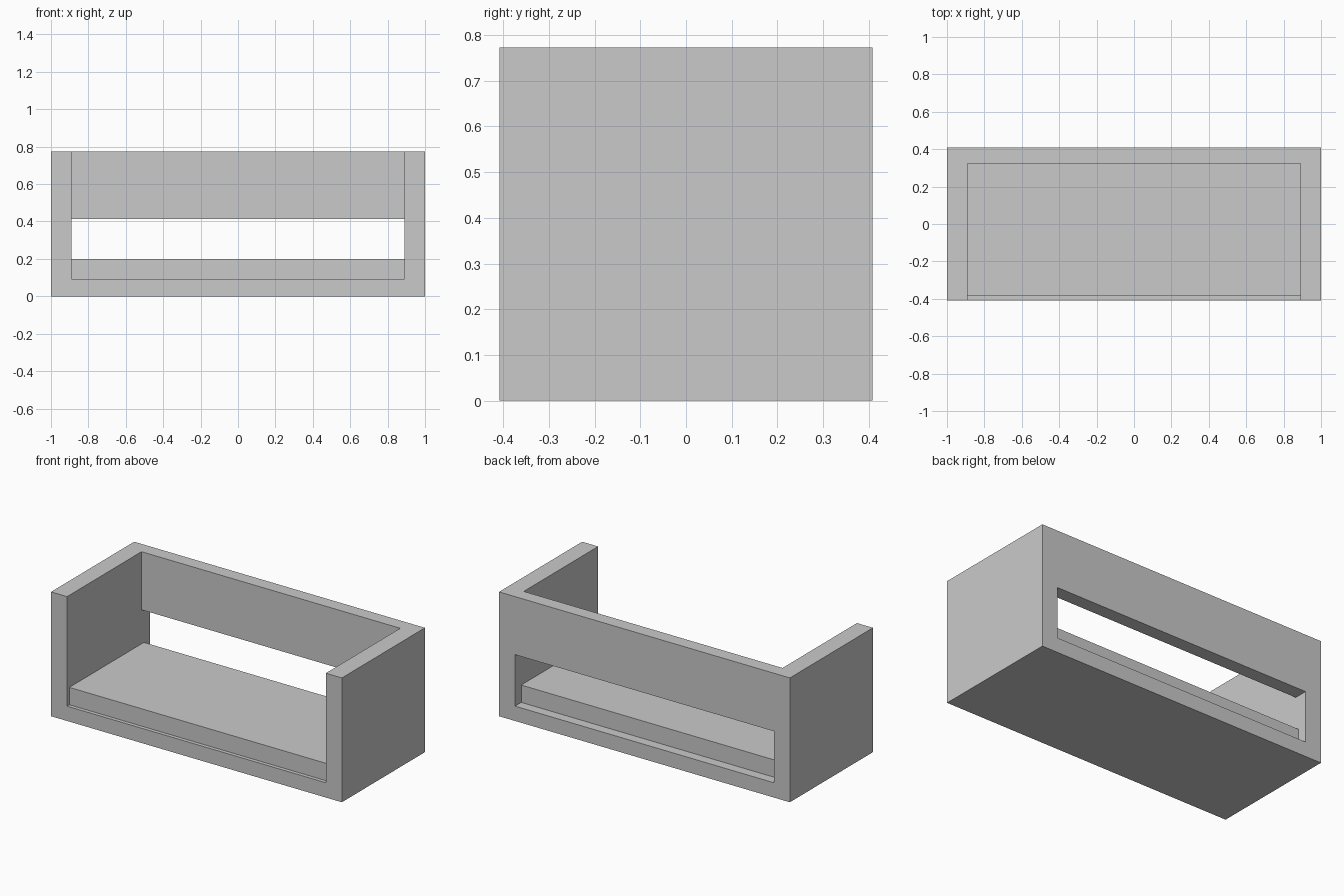
import bpy

if "Cube" in bpy.data.objects:
    bpy.data.objects.remove(bpy.data.objects["Cube"])

grey = bpy.data.materials.new("light_grey")
grey.diffuse_color = (0.59, 0.59, 0.59, 1)
grey.use_nodes = True
grey.node_tree.nodes["Principled BSDF"].inputs["Base Color"].default_value = grey.diffuse_color


def box(name, x, y, z):
    """Axis-aligned box from (min, max) ranges."""
    bpy.ops.mesh.primitive_cube_add(size=1)
    ob = bpy.context.object
    ob.name = name
    for v in ob.data.vertices:
        v.co = [r[0] + (c + 0.5) * (r[1] - r[0]) for c, r in zip(v.co, (x, y, z))]
    ob.data.materials.append(grey)
    return ob


INNER = (-0.89, 0.89)   # clear width between the arms
FLOOR = 0.092           # top of the base slab

# Frame: base, arms and back in one solid block
frame = box("sofa_frame", (-1, 1), (-0.408, 0.408), (0, 0.773))

# Seating cavity, open to the front and top; slot through the lower back
cutters = [
    box("cavity_cutter", INNER, (-0.6, 0.323), (FLOOR, 1.0)),
    box("back_slot_cutter", INNER, (0.0, 0.6), (FLOOR, 0.412)),
]
for cutter in cutters:
    mod = frame.modifiers.new(cutter.name, 'BOOLEAN')
    mod.operation = 'DIFFERENCE'
    mod.solver = 'EXACT'
    mod.object = cutter
    bpy.context.view_layer.objects.active = frame
    bpy.ops.object.modifier_apply(modifier=mod.name)
    bpy.data.objects.remove(cutter)

# Seat cushion, set back slightly from the front edge
box("seat_cushion", INNER, (-0.385, 0.347), (FLOOR, 0.2))
